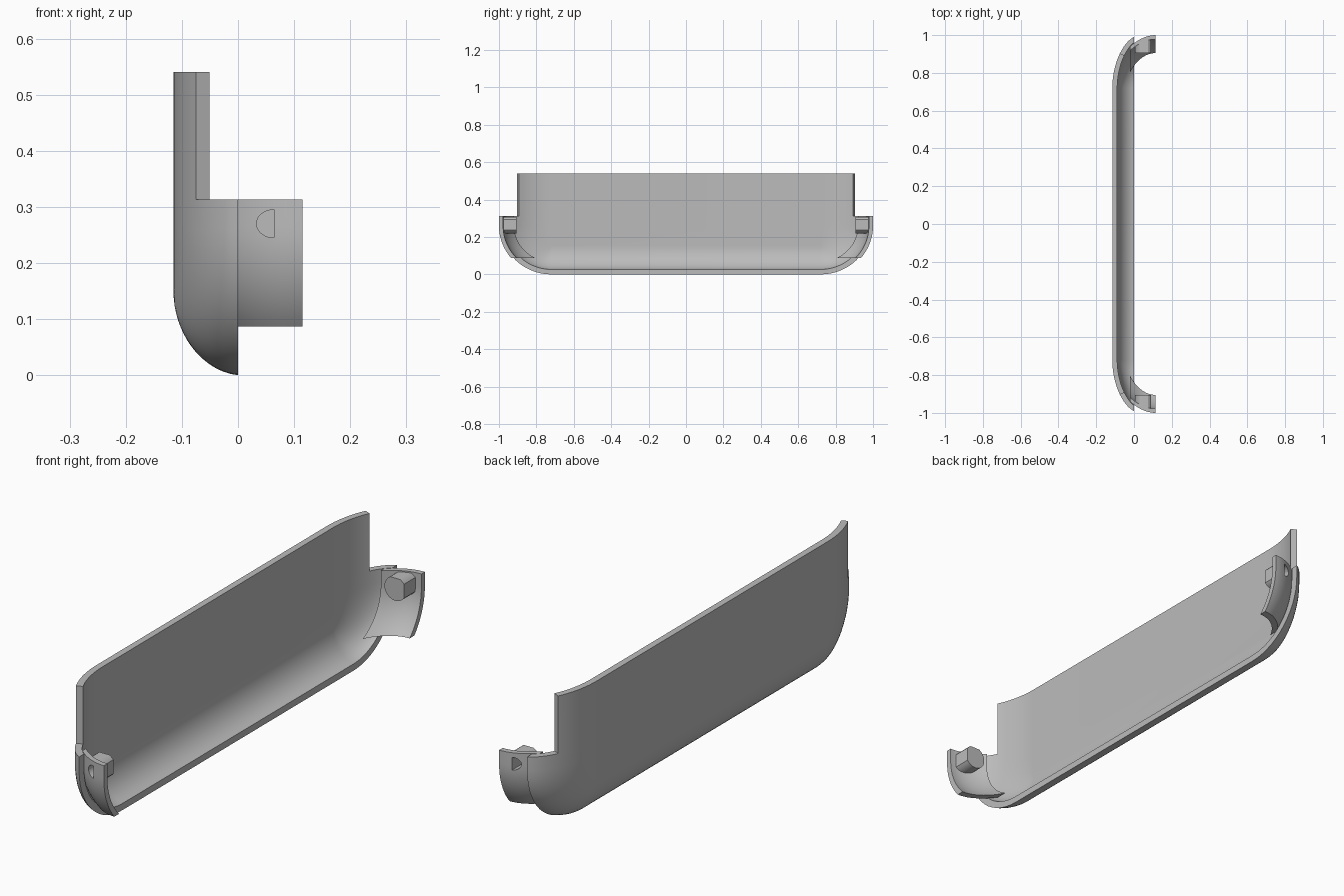
import bpy, bmesh, math

old = bpy.data.objects.get("Cube")
if old:
    bpy.data.objects.remove(old, do_unlink=True)

grey = bpy.data.materials.new("plain_grey")
grey.use_nodes = True
grey.diffuse_color = (0.5, 0.5, 0.5, 1)
grey.node_tree.nodes["Principled BSDF"].inputs["Base Color"].default_value = (0.5, 0.5, 0.5, 1)

DEPTH = 0.115              # shell depth behind the open rim, and clip reach in front
CY, CZ = 0.72, 0.26        # centre of the rounded corner
LEDGE, TOP = 0.313, 0.54   # height of the low ends and of the back wall
CUT = math.radians(40.54)  # profile angle where the tall wall ends


def make_object(name, bm):
    mesh = bpy.data.meshes.new(name)
    bm.to_mesh(mesh)
    bm.free()
    mesh.materials.append(grey)
    ob = bpy.data.objects.new(name, mesh)
    bpy.context.collection.objects.link(ob)
    return ob


def activate(ob):
    bpy.ops.object.select_all(action='DESELECT')
    ob.select_set(True)
    bpy.context.view_layer.objects.active = ob


def smooth(ob):
    activate(ob)
    bpy.ops.object.shade_smooth_by_angle(angle=math.radians(30))


def apply(ob, mod):
    activate(ob)
    bpy.ops.object.modifier_apply(modifier=mod.name)


def inset(u, tilt):
    v = max(u, 0)
    return tilt * u + (1 - tilt) * (1 - math.sqrt(max(0, 1 - v * v)))


def shell_outline(u):
    """U-shaped outline of the shell at one depth."""
    ry = 0.27 * (1 - inset(u, 0.2))
    rz = CZ - 0.15 * inset(u, 0.08)
    side = [(CY + ry, LEDGE)]
    for i in range(15):
        a = math.pi / 2 * i / 14
        side.append((CY + ry * math.cos(a), CZ - rz * math.sin(a)))
    ring = side + [(-y, z) for y, z in reversed(side)]
    return [(-DEPTH * u, y, z) for y, z in ring]


# Curved half shell with a tall back wall
angles = [CUT * i / 6 for i in range(6)]
angles += [CUT + (math.pi / 2 - CUT) * i / 9 for i in range(10)]
depths = [-0.25] + [math.sin(a) for a in angles]
first_tall = 7
bm = bmesh.new()
rings = [[bm.verts.new(p) for p in shell_outline(u)] for u in depths]
for a, b in zip(rings, rings[1:]):
    for i in range(len(a) - 1):
        bm.faces.new((a[i], a[i + 1], b[i + 1], b[i]))
back = bm.faces.new(rings[-1])
base = [r[0] for r in rings[first_tall:]] + [r[-1] for r in reversed(rings[first_tall:])]
high = [bm.verts.new((v.co.x, v.co.y, TOP)) for v in base]
for i in range(len(base) - 1):
    bm.faces.new((base[i], base[i + 1], high[i + 1], high[i]))
bmesh.ops.recalc_face_normals(bm, faces=bm.faces)
bm.normal_update()
if back.normal.x > 0:
    bmesh.ops.reverse_faces(bm, faces=bm.faces)
shell = make_object("shell", bm)
mod = shell.modifiers.new("wall", 'SOLIDIFY')
mod.thickness, mod.offset, mod.use_even_offset = 0.026, -1, True
apply(shell, mod)

# Trim the rim flat
bm = bmesh.new()
bm.from_mesh(shell.data)
bmesh.ops.bisect_plane(bm, geom=bm.verts[:] + bm.edges[:] + bm.faces[:],
                       plane_co=(0, 0, 0), plane_no=(1, 0, 0), clear_outer=True)
bmesh.ops.holes_fill(bm, edges=[e for e in bm.edges if e.is_boundary], sides=0)
bmesh.ops.recalc_face_normals(bm, faces=bm.faces)
bm.to_mesh(shell.data)
bm.free()
smooth(shell)


def clip_radius(x):
    v = x / DEPTH
    return 0.237 + 0.043 * (1 - (1 - v) ** 2)


def clip_y(x, z, thickness):
    r = clip_radius(x) - thickness
    drop = max(0, CZ - z) / (r * 0.963)
    return CY + r * math.sqrt(1 - drop * drop)


def prism(name, points, near, far):
    """Extrude an x-z outline between two end depths given as functions of x."""
    bm = bmesh.new()
    a = [bm.verts.new((x, near(x), z)) for x, z in points]
    b = [bm.verts.new((x, far(x), z)) for x, z in points]
    n = len(points)
    bm.faces.new(a)
    bm.faces.new(b)
    for i in range(n):
        j = (i + 1) % n
        bm.faces.new((a[i], a[j], b[j], b[i]))
    bmesh.ops.recalc_face_normals(bm, faces=bm.faces)
    return make_object(name, bm)


def circle(cx, cz, r, n=40):
    return [(cx + r * math.cos(2 * math.pi * i / n), cz + r * math.sin(2 * math.pi * i / n))
            for i in range(n)]


def build_clip():
    """Curved strip reaching past the rim."""
    nx, nz = 10, 14
    bm = bmesh.new()
    bmesh.ops.create_grid(bm, x_segments=nx, y_segments=nz, size=0.5)
    inner = bmesh.ops.duplicate(bm, geom=bm.verts[:] + bm.edges[:] + bm.faces[:])["geom"]
    inner = {v for v in inner if isinstance(v, bmesh.types.BMVert)}
    edges = [e for e in bm.edges if e.is_boundary]
    for v in bm.verts:
        x = -0.02 + (DEPTH + 0.02) * (v.co.x + 0.5)
        z = 0.087 + (LEDGE - 0.087) * (v.co.y + 0.5)
        v.co = (x, clip_y(x, z, 0.022 if v in inner else 0), z)
    bmesh.ops.bridge_loops(bm, edges=edges)
    bmesh.ops.recalc_face_normals(bm, faces=bm.faces)
    return make_object("clip", bm)


# Clip, peg and D-shaped blind hole at each end
clip = build_clip()
peg_outline = []
for x, z in circle(0.052, 0.266, 0.047):
    p = (min(x, 0.09), min(z, 0.308))
    if p not in peg_outline:
        peg_outline.append(p)
peg = prism("peg", peg_outline, lambda x: 0.905, lambda x: CY + clip_radius(x) - 0.008)
half_disc = [(0.064 - 0.031 * math.sin(math.pi * i / 16), 0.27 + 0.025 * math.cos(math.pi * i / 16))
             for i in range(17)]
cutter = prism("hole_cutter", half_disc, lambda x: 0.93, lambda x: 1.1)
cutter.hide_render = True
for ob in (clip, peg):
    mod = ob.modifiers.new("hole", 'BOOLEAN')
    mod.operation, mod.solver, mod.object = 'DIFFERENCE', 'EXACT', cutter
    apply(ob, mod)
bpy.data.objects.remove(cutter, do_unlink=True)

for ob in (clip, peg):
    smooth(ob)
    twin = ob.copy()
    twin.data = ob.data.copy()
    bpy.context.collection.objects.link(twin)
    bm = bmesh.new()
    bm.from_mesh(twin.data)
    for v in bm.verts:
        v.co.y = -v.co.y
    bmesh.ops.reverse_faces(bm, faces=bm.faces)
    bm.to_mesh(twin.data)
    bm.free()
    twin.name, ob.name = "front_" + ob.name, "back_" + ob.name
